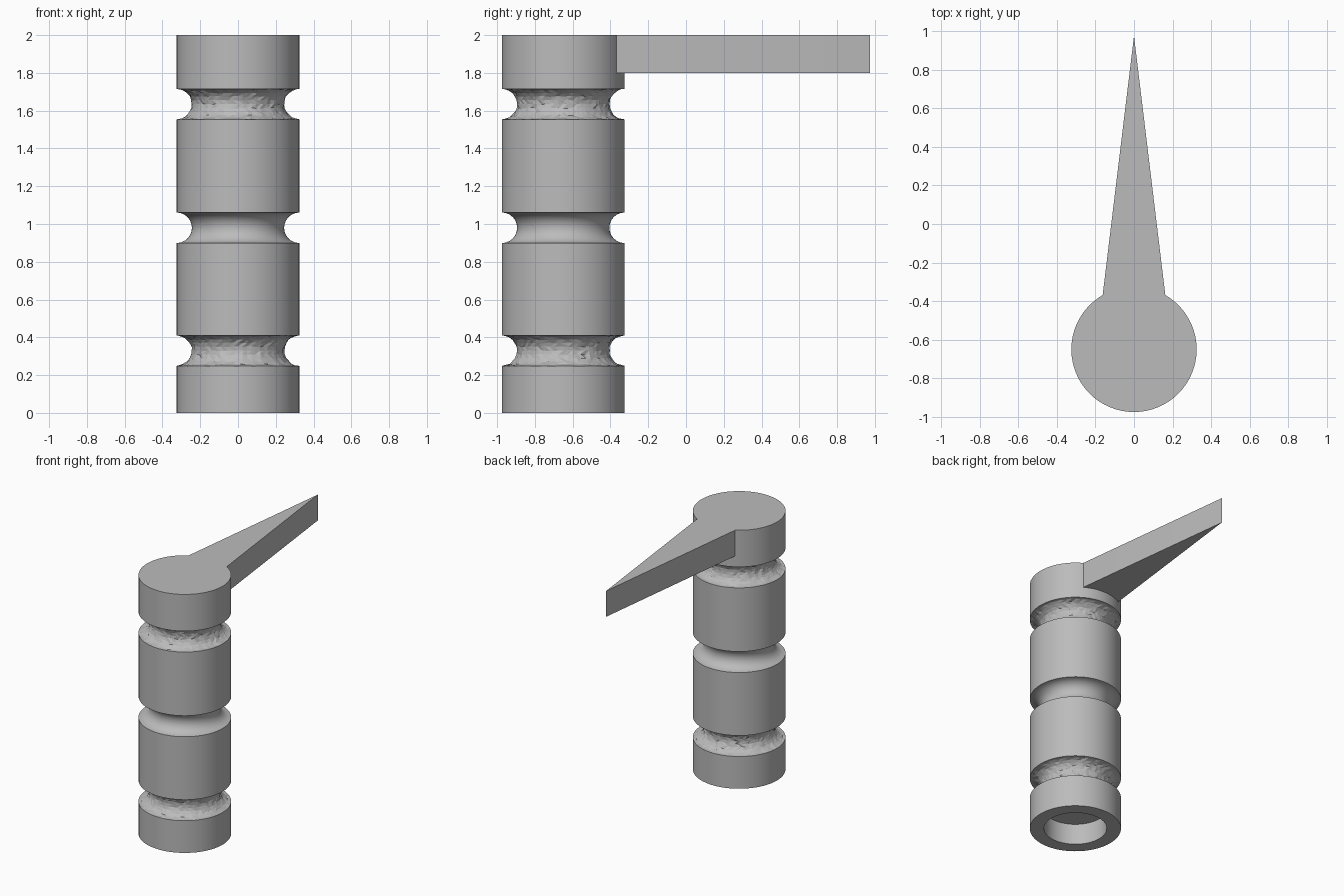
import bpy, bmesh, random
from math import sin, cos, pi, sqrt, hypot
from mathutils import Vector

random.seed(4)
old = bpy.data.objects.get("Cube")
if old:
    bpy.data.objects.remove(old, do_unlink=True)

RADIUS, CENTRE_Y, HEIGHT = 0.325, -0.65, 2.0
SOCKET_RADIUS, SOCKET_DEPTH = 0.224, 0.163
GROOVES, GROOVE = (0.33, 0.98, 1.635), 0.081
SIDES, ARC = 64, 12

grey = bpy.data.materials.new("plain grey")
grey.use_nodes = True
colour = (0.5, 0.5, 0.5, 1)
grey.diffuse_color = colour
grey.node_tree.nodes["Principled BSDF"].inputs["Base Color"].default_value = colour


def make_object(name, bm):
    bmesh.ops.recalc_face_normals(bm, faces=bm.faces)
    mesh = bpy.data.meshes.new(name)
    bm.to_mesh(mesh)
    bm.free()
    mesh.materials.append(grey)
    obj = bpy.data.objects.new(name, mesh)
    bpy.context.collection.objects.link(obj)
    return obj


def rough_groove(co):
    """True inside the two chipped outer grooves."""
    r = hypot(co.x, co.y - CENTRE_Y)
    return r < RADIUS - 0.008 and any(abs(co.z - z) < GROOVE for z in (GROOVES[0], GROOVES[2]))


# Grooved post with a round socket in its foot, as one turned profile
profile = [(0, SOCKET_DEPTH), (SOCKET_RADIUS, SOCKET_DEPTH), (SOCKET_RADIUS, 0), (RADIUS, 0)]
for z in GROOVES:
    for i in range(ARC + 1):
        a = pi * i / ARC
        profile.append((RADIUS - GROOVE * sin(a), z - GROOVE * cos(a)))
profile += [(RADIUS, HEIGHT), (0, HEIGHT)]

bm = bmesh.new()
points = [bm.verts.new((r, CENTRE_Y, z)) for r, z in profile]
edges = [bm.edges.new(pair) for pair in zip(points, points[1:])]
bmesh.ops.spin(bm, geom=points + edges, cent=(0, CENTRE_Y, 0), axis=(0, 0, 1),
               angle=2 * pi, steps=SIDES)
bmesh.ops.remove_doubles(bm, verts=bm.verts, dist=0.0001)

# Chipped facets in the outer grooves
bmesh.ops.triangulate(bm, faces=[f for f in bm.faces if rough_groove(f.calc_center_median())])
for v in bm.verts:
    if rough_groove(v.co) and v.co.z > SOCKET_DEPTH + 0.01:
        v.co += Vector([random.uniform(-0.003, 0.003) for _ in range(3)])
post = make_object("grooved_post", bm)

# Tapered pointer arm, rooted at a chord of the post
half = RADIUS / 2
root_y = CENTRE_Y + sqrt(RADIUS ** 2 - half ** 2)
inner_y = CENTRE_Y + 0.1
outline = [(-half, root_y), (-half, inner_y), (half, inner_y), (half, root_y), (0, 0.975)]
bm = bmesh.new()
base = bm.faces.new([bm.verts.new((x, y, 1.8)) for x, y in outline])
top = bmesh.ops.extrude_face_region(bm, geom=[base])["geom"]
bmesh.ops.translate(bm, vec=(0, 0, HEIGHT - 1.8),
                    verts=[g for g in top if isinstance(g, bmesh.types.BMVert)])
arm = make_object("pointer_arm", bm)

# Join the arm to the post as one solid
bpy.ops.object.select_all(action="DESELECT")
post.select_set(True)
bpy.context.view_layer.objects.active = post
union = post.modifiers.new("join_arm", "BOOLEAN")
union.operation, union.solver, union.object = "UNION", "EXACT", arm
bpy.ops.object.modifier_apply(modifier=union.name)
bpy.data.objects.remove(arm, do_unlink=True)
post.name = "post_with_pointer_arm"

bpy.ops.object.shade_smooth_by_angle(angle=pi / 6)
for p in post.data.polygons:
    if rough_groove(p.center) and p.area < 0.01:
        p.use_smooth = False
